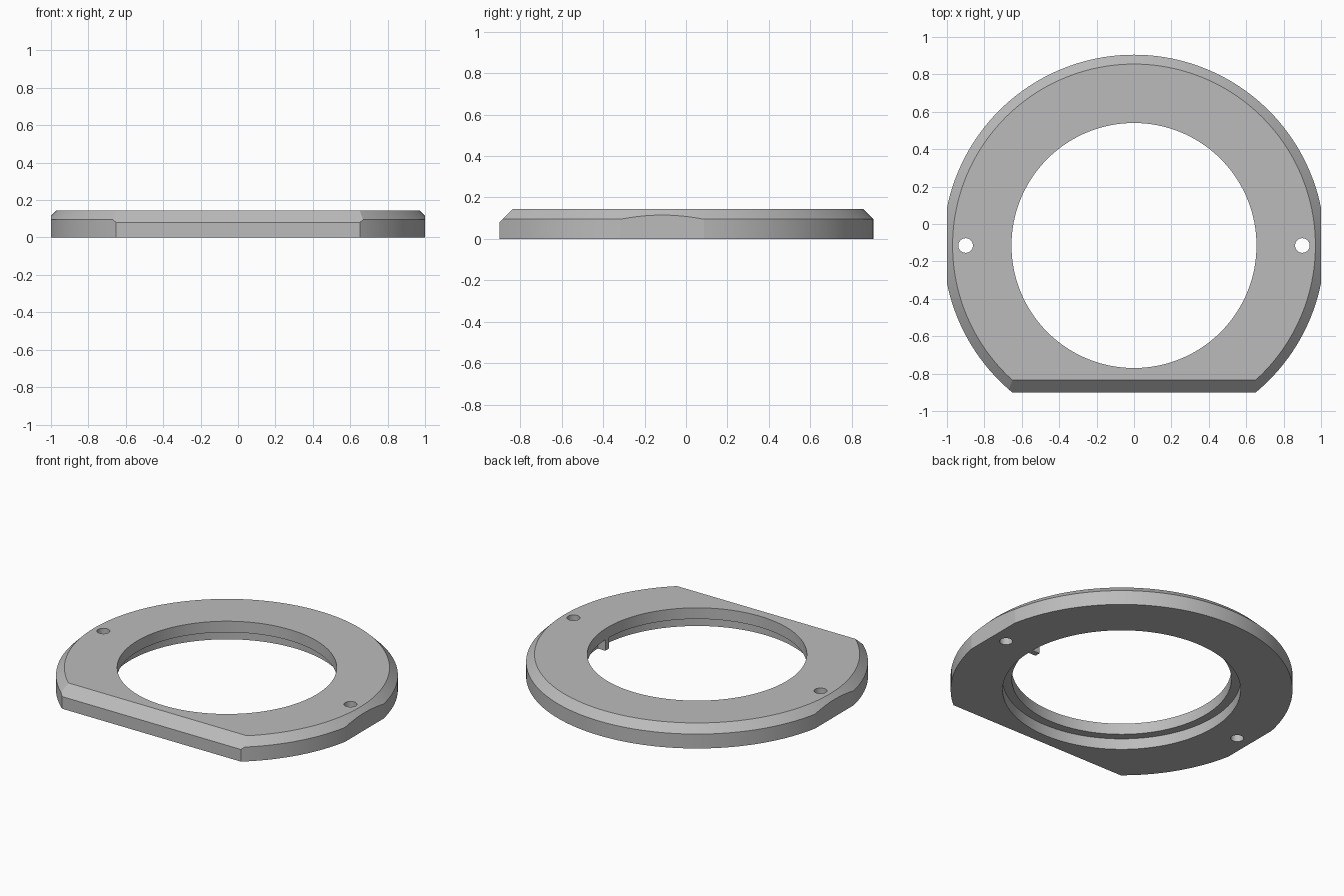
import bpy, bmesh, math
from mathutils import Vector, Matrix

cube = bpy.data.objects.get("Cube")
if cube:
    bpy.data.objects.remove(cube, do_unlink=True)

CENTRE_Y = -0.115      # axis of the ring
HEIGHT = 0.145
LEDGE_Z = 0.072
BORE, COUNTERBORE = 0.655, 0.71

grey = bpy.data.materials.new("plain_grey")
grey.use_nodes = True
colour = (0.5, 0.5, 0.5, 1)
grey.diffuse_color = colour
grey.node_tree.nodes["Principled BSDF"].inputs["Base Color"].default_value = colour


def make_object(name, bm):
    bmesh.ops.recalc_face_normals(bm, faces=bm.faces[:])
    mesh = bpy.data.meshes.new(name)
    bm.to_mesh(mesh)
    bm.free()
    mesh.materials.append(grey)
    obj = bpy.data.objects.new(name, mesh)
    bpy.context.collection.objects.link(obj)
    return obj


def activate(obj):
    bpy.ops.object.select_all(action='DESELECT')
    obj.select_set(True)
    bpy.context.view_layer.objects.active = obj


def slice_off(bm, point, normal):
    """Remove what lies beyond a plane and cap the cut."""
    cut = bmesh.ops.bisect_plane(
        bm, geom=bm.verts[:] + bm.edges[:] + bm.faces[:], dist=1e-5,
        plane_co=Vector(point), plane_no=Vector(normal), clear_outer=True)
    edges = [g for g in cut["geom_cut"] if isinstance(g, bmesh.types.BMEdge)]
    bmesh.ops.holes_fill(bm, edges=edges, sides=0)


# Ring body: revolved profile with chamfered rim and stepped bore
bm = bmesh.new()
profile = [(COUNTERBORE, 0), (1.02, 0), (1.02, 0.095), (0.97, HEIGHT),
           (BORE, HEIGHT), (BORE, LEDGE_Z), (COUNTERBORE, LEDGE_Z)]
verts = [bm.verts.new((r, CENTRE_Y, z)) for r, z in profile]
edges = [bm.edges.new((verts[i - 1], verts[i])) for i in range(len(verts))]
bmesh.ops.spin(bm, geom=verts + edges, cent=(0, CENTRE_Y, 0), axis=(0, 0, 1),
               angle=math.tau, steps=160)
bmesh.ops.remove_doubles(bm, verts=bm.verts[:], dist=1e-4)

# Side flats, front flat and front chamfer
for side in (-1, 1):
    slice_off(bm, (side, 0, 0), (side, 0, 0))
slice_off(bm, (0, -0.9, 0), (0, -1, 0))
slice_off(bm, (0, -0.9, 0.08), (0, -1, 1))
ring = make_object("ring_plate", bm)

# Two pin holes through the plate
bm = bmesh.new()
for side in (-1, 1):
    bmesh.ops.create_cone(
        bm, cap_ends=True, segments=64, radius1=0.039, radius2=0.039, depth=1,
        matrix=Matrix.Translation((side * 0.9, CENTRE_Y, 0)))
cutter = make_object("pin_hole_cutter", bm)
cutter.hide_render = True
drill = ring.modifiers.new("pin_holes", 'BOOLEAN')
drill.operation = 'DIFFERENCE'
drill.solver = 'EXACT'
drill.object = cutter
activate(ring)
bpy.ops.object.modifier_apply(modifier=drill.name)
bpy.data.objects.remove(cutter, do_unlink=True)
activate(ring)
bpy.ops.object.shade_smooth_by_angle(angle=math.radians(8))

# Small locating key under the ledge, on the left of the bore
bm = bmesh.new()
bmesh.ops.create_cube(
    bm, size=1,
    matrix=Matrix.Translation(((BORE + COUNTERBORE) / 2 + 0.002, CENTRE_Y, LEDGE_Z / 2 + 0.001))
    @ Matrix.Diagonal((COUNTERBORE - BORE + 0.004, 0.037, LEDGE_Z + 0.002, 1)))
make_object("locating_key", bm)
